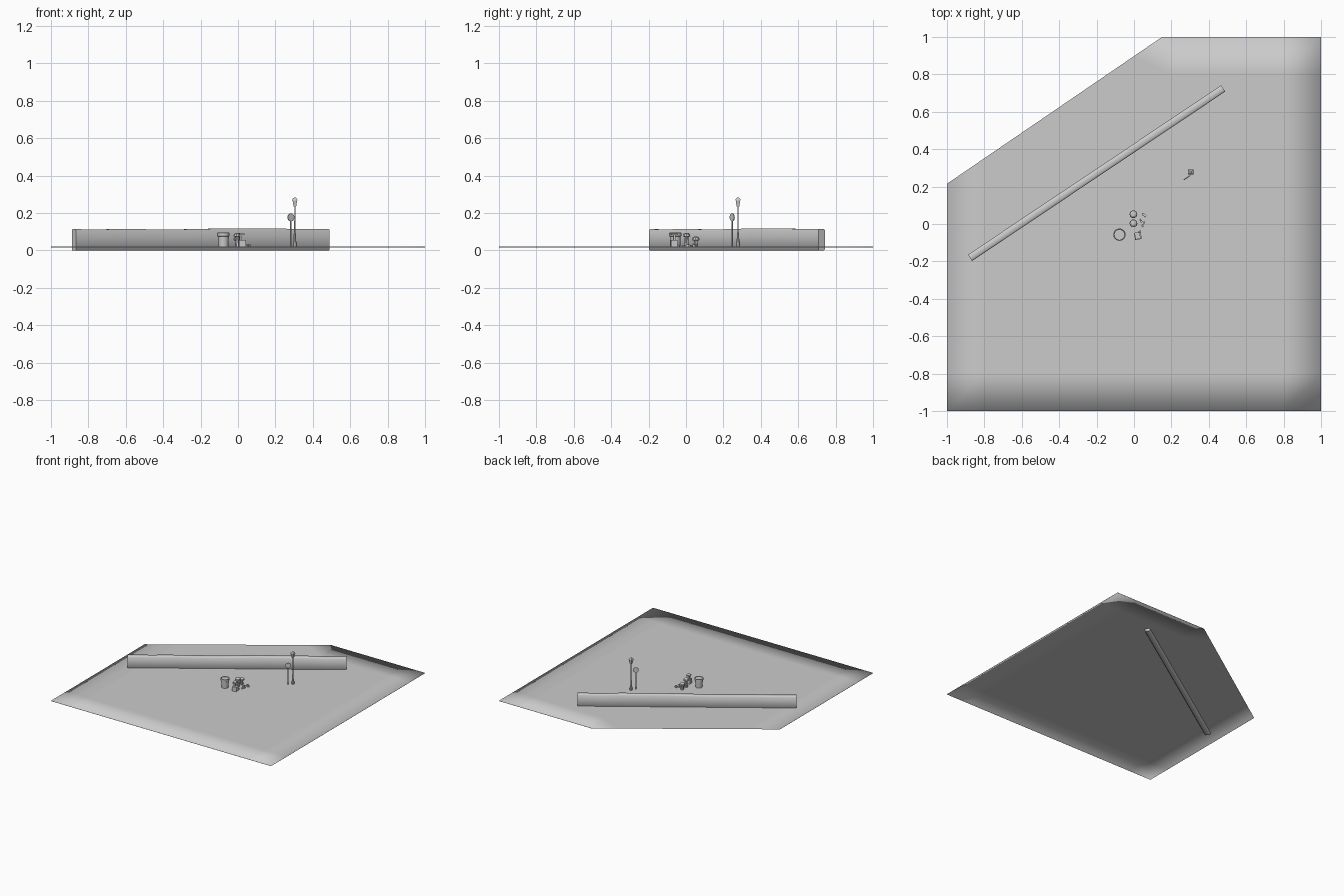
import bpy, bmesh, math, random
from mathutils import Vector, Matrix

if "Cube" in bpy.data.objects:
    bpy.data.objects.remove(bpy.data.objects["Cube"])

random.seed(4)
GROUND = 0.02
ANG = math.atan2(0.91, 1.36)

grey = bpy.data.materials.new("plain grey")
grey.diffuse_color = (0.6, 0.6, 0.6, 1)
grey.use_nodes = True
grey.node_tree.nodes["Principled BSDF"].inputs["Base Color"].default_value = grey.diffuse_color


def finish(name, bm, smooth=35):
    me = bpy.data.meshes.new(name)
    bm.to_mesh(me)
    bm.free()
    ob = bpy.data.objects.new(name, me)
    me.materials.append(grey)
    bpy.context.collection.objects.link(ob)
    if smooth:
        bpy.ops.object.select_all(action='DESELECT')
        ob.select_set(True)
        bpy.context.view_layer.objects.active = ob
        bpy.ops.object.shade_smooth_by_angle(angle=math.radians(smooth))
    return ob


def lathe(name, x, y, profile, sides=16, smooth=35, turn=0.0):
    """Spin (radius, z) points round a vertical axis, closed at both ends."""
    bm = bmesh.new()
    rings = []
    for r, z in profile:
        rings.append([bm.verts.new((x + r * math.cos(turn + 2 * math.pi * i / sides),
                                    y + r * math.sin(turn + 2 * math.pi * i / sides), z))
                      for i in range(sides)])
    for a, b in zip(rings, rings[1:]):
        for i in range(sides):
            j = (i + 1) % sides
            bm.faces.new((a[i], a[j], b[j], b[i]))
    bm.faces.new(rings[0][::-1])
    bm.faces.new(rings[-1])
    return finish(name, bm, smooth)


def box(name, centre, size, turn=0.0):
    bm = bmesh.new()
    bmesh.ops.create_cube(bm, size=1, matrix=Matrix.Translation(centre)
                          @ Matrix.Rotation(turn, 4, 'Z') @ Matrix.Diagonal((*size, 1)))
    return finish(name, bm, 0)


# ground sheet: a grid with one corner sliced off along the wall direction
bm = bmesh.new()
bmesh.ops.create_grid(bm, x_segments=10, y_segments=10, size=1)
bmesh.ops.translate(bm, verts=bm.verts, vec=(0, 0, GROUND))
rim = [e for e in bm.edges if e.is_boundary]
skirt = bmesh.ops.extrude_edge_only(bm, edges=rim)["geom"]
for v in skirt:
    if isinstance(v, bmesh.types.BMVert):
        v.co.z -= 0.003
bmesh.ops.recalc_face_normals(bm, faces=bm.faces)
if sum(f.normal.z for f in bm.faces) < 0:
    bmesh.ops.reverse_faces(bm, faces=bm.faces)
bmesh.ops.bisect_plane(bm, geom=bm.verts[:] + bm.edges[:] + bm.faces[:],
                       plane_co=(-1, 0.215, 0), plane_no=(-0.785, 1.15, 0), clear_outer=True)
finish("ground", bm, 120)

# long low wall, slightly uneven on top
bm = bmesh.new()
N, L, T = 10, 1.63, 0.04
sections = []
for i in range(N + 1):
    s = (i / N - 0.5) * L
    top = 0.112 + random.uniform(0, 0.007)
    t = T / 2
    pts = [(-t, 0.004), (-t + .005, 0), (t - .005, 0), (t, 0.004),
           (t, top - .006), (t - .006, top), (-t + .006, top), (-t, top - .006)]
    sections.append([bm.verts.new((s, y, z)) for y, z in pts])
for a, b in zip(sections, sections[1:]):
    for k in range(8):
        j = (k + 1) % 8
        bm.faces.new((a[k], b[k], b[j], a[j]))
bm.faces.new(sections[0])
bm.faces.new(sections[-1][::-1])
bmesh.ops.recalc_face_normals(bm, faces=bm.faces)
bmesh.ops.transform(bm, verts=bm.verts, matrix=Matrix.Translation((-0.2, 0.272, 0))
                    @ Matrix.Rotation(ANG, 4, 'Z'))
finish("wall", bm, 60)

# rubbish bin with a wider rim and recessed top
lathe("bin", -0.078, -0.057, [(.026, GROUND), (.029, .075), (.033, .077), (.033, .093),
                              (.030, .095), (.028, .090)], 20)

# street lamp: square plinth, tapered post, flared lantern
LX, LY = 0.304, 0.278
lathe("lamp_base", LX, LY, [(.011, GROUND), (.011, .04), (.007, .05), (.006, .09), (.003, .1)], 8)
lathe("lamp_post", LX, LY, [(.0035, .09), (.003, .236)], 8)
lathe("lamp_lantern", LX, LY, [(.010, .236), (.017, .266), (.020, .268), (.016, .277), (.006, .283)],
      4, 0, math.pi / 4)

# round sign on a pole, facing across the wall direction
SX, SY = 0.283, 0.247
lathe("sign_pole", SX, SY, [(.004, GROUND), (.004, .165)], 8)
bm = bmesh.new()
bmesh.ops.create_cone(bm, cap_ends=True, segments=20, radius1=.021, radius2=.021, depth=.005,
                      matrix=Matrix.Translation((SX, SY, .177)) @ Matrix.Rotation(ANG, 4, 'Z')
                      @ Matrix.Rotation(math.pi / 2, 4, 'X'))
finish("sign_disc", bm)

# pile: two stalked lumps, a crate and scattered scraps
for name, x, y, top in (("tall_lump", -0.003, 0.003, .094), ("short_lump", -0.003, 0.052, .074)):
    lathe(name, x, y, [(.013, GROUND), (.010, top - .022), (.021, top - .018),
                       (.019, top - .006), (.010, top)], 10)
box("crate", (0.021, -0.065, .038), (.036, .036, .036), 0.15)
box("crate_lid", (0.019, -0.063, .087), (.028, .036, .008), 0.15)
box("crate_post", (0.015, -0.063, .07), (.012, .012, .03), 0.15)
for i in range(12):
    s = random.uniform(.007, .013)
    box(f"scrap_{i + 1}", (random.uniform(.025, .068), random.uniform(-.05, .065), GROUND + s / 2),
        (s, s * random.uniform(.6, 1), s), random.uniform(0, 3))
